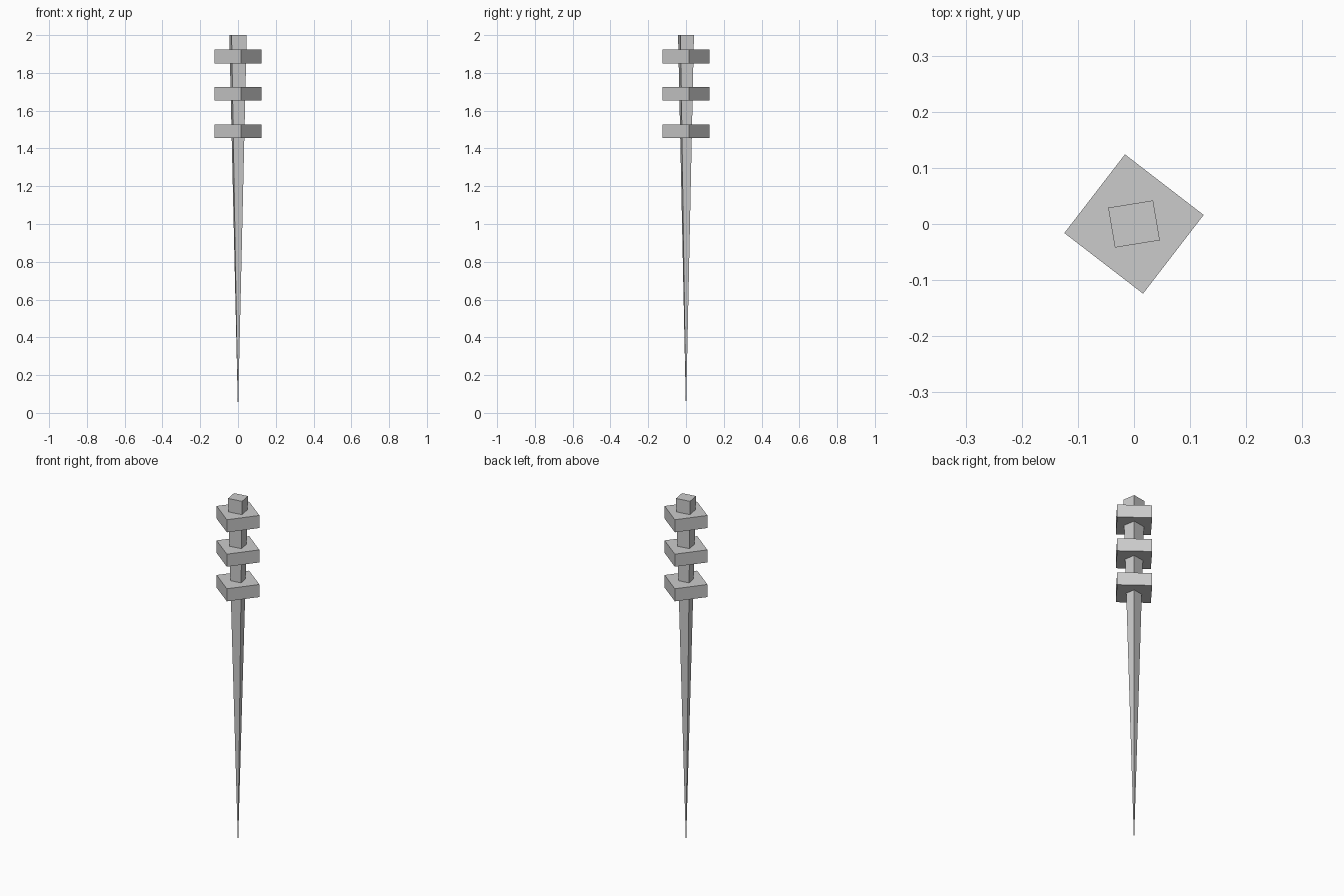
import bpy, bmesh
from mathutils import Matrix
from math import radians

if "Cube" in bpy.data.objects:
    bpy.data.objects.remove(bpy.data.objects["Cube"])


def new_object(name, bm):
    bmesh.ops.recalc_face_normals(bm, faces=bm.faces)
    mesh = bpy.data.meshes.new(name)
    bm.to_mesh(mesh)
    bm.free()
    obj = bpy.data.objects.new(name, mesh)
    bpy.context.collection.objects.link(obj)
    return obj


# Tapered four-sided spike, point down on the ground
bm = bmesh.new()
tip = bm.verts.new((0, 0, 0))
half = [(0.034, 0.042), (-0.046, 0.029)]
corners = half + [(-x, -y) for x, y in half]
rim = [bm.verts.new((x, y, 2.0)) for x, y in corners]
bm.faces.new(rim)
for i in range(4):
    bm.faces.new((tip, rim[i], rim[(i + 1) % 4]))
new_object("spike", bm)

# Three square collars around the thick end
for i, z in enumerate((1.492, 1.69, 1.887)):
    bm = bmesh.new()
    bmesh.ops.create_cube(bm, size=1, matrix=Matrix.Translation((0, 0, z))
                          @ Matrix.Rotation(radians(-37.6), 4, 'Z')
                          @ Matrix.Diagonal((0.177, 0.177, 0.072, 1)))
    new_object(f"collar_{i + 1}", bm)
